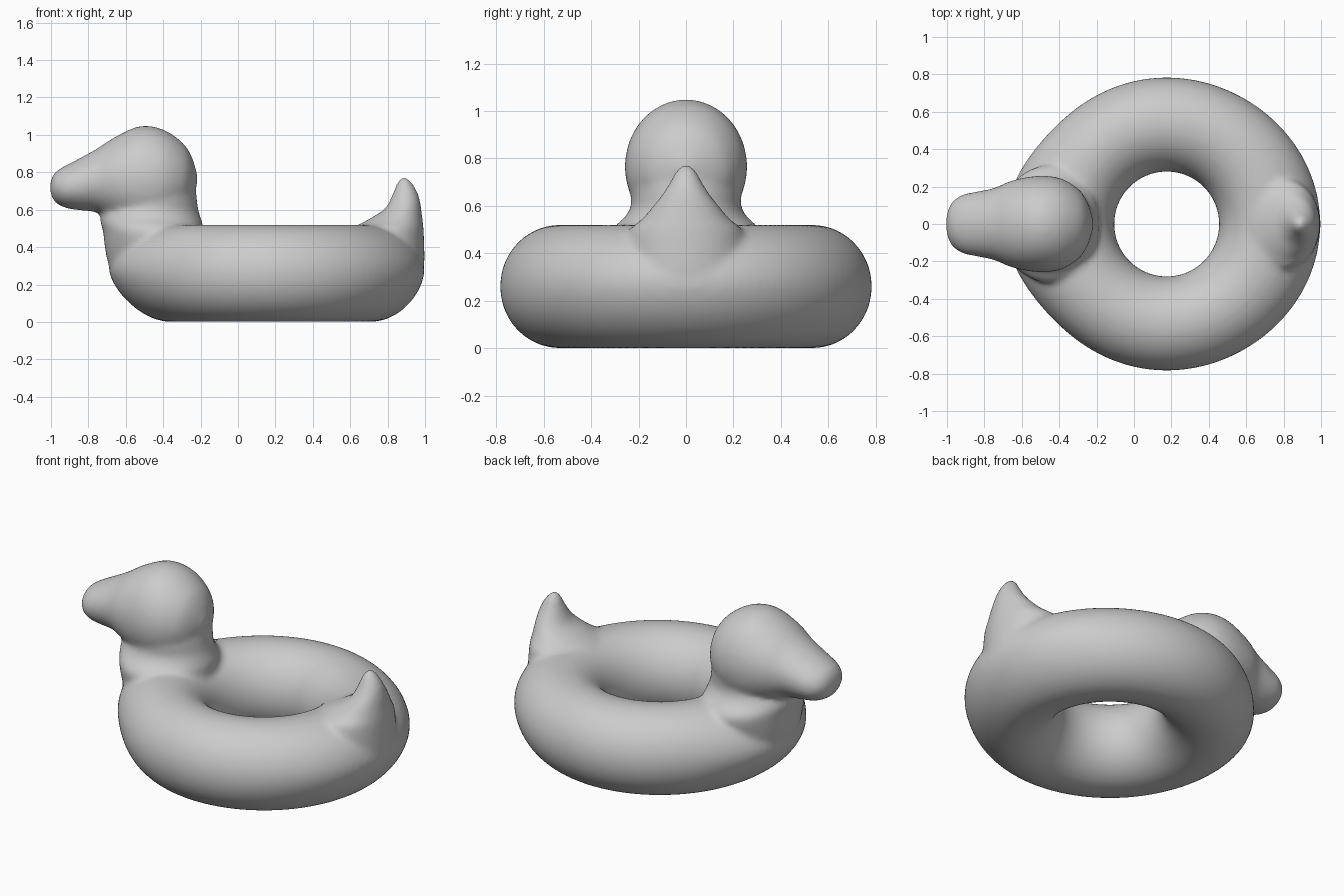
import bpy
import bmesh
from math import sin, cos, pi, hypot
from mathutils import Vector

if "Cube" in bpy.data.objects:
    bpy.data.objects.remove(bpy.data.objects["Cube"], do_unlink=True)

RING_X, MAJOR, MINOR = 0.175, 0.532, 0.26

grey = bpy.data.materials.new("plain grey")
grey.use_nodes = True
grey.diffuse_color = (0.6, 0.6, 0.6, 1)
grey.node_tree.nodes["Principled BSDF"].inputs["Base Color"].default_value = (0.6, 0.6, 0.6, 1)


def spline(stations, steps=4):
    """Smooth the list of sections with a Catmull-Rom curve."""
    pts = [Vector(s) for s in stations]
    pts = [pts[0]] + pts + [pts[-1]]
    out = []
    for a, b, c, d in zip(pts, pts[1:], pts[2:], pts[3:]):
        for i in range(steps):
            t = i / steps
            out.append(b + (c - a) * (t / 2) + (a * 2 - b * 5 + c * 4 - d) * (t * t / 2)
                       + (b * 3 - a - c * 3 + d) * (t ** 3 / 2))
    return out + [pts[-1]]


def loft(bm, stations, place, sides=40):
    """Skin elliptical sections (position, centre, radius, half width)."""
    rings = []
    for pos, mid, rad, wide in spline(stations):
        angles = [2 * pi * i / sides for i in range(sides)]
        rings.append([bm.verts.new(place(pos, mid + rad * cos(a), wide * sin(a))) for a in angles])
    for low, high in zip(rings, rings[1:]):
        for i in range(sides):
            j = (i + 1) % sides
            bm.faces.new((low[i], low[j], high[j], high[i]))
    bm.faces.new(rings[0][::-1])
    bm.faces.new(rings[-1])


def upright(z, x, y):
    return (x, y, z)


def lengthwise(x, z, y):
    return (x, y, z)


bm = bmesh.new()

# Swim ring, drawn out towards the chest and the tail
around, across = 96, 40
grid = []
for i in range(around):
    a = 2 * pi * i / around
    row = []
    for j in range(across):
        b = 2 * pi * j / across
        z = MINOR + MINOR * sin(b)
        r = MAJOR + 0.252 * cos(b)
        stretch = 0.085 * max(0, -cos(a)) ** 8 + 0.04 * max(0, cos(a)) ** 3
        r += stretch * max(0, cos(b)) * min(1, z / 0.28)
        row.append(bm.verts.new((RING_X + r * cos(a), r * sin(a), z)))
    grid.append(row)
for i in range(around):
    k = (i + 1) % around
    for j in range(across):
        m = (j + 1) % across
        bm.faces.new((grid[i][j], grid[k][j], grid[k][m], grid[i][m]))

# Neck, flaring into the ring
loft(bm, [(0.20, -0.43, 0.20, 0.20), (0.30, -0.445, 0.245, 0.27), (0.40, -0.45, 0.262, 0.30),
          (0.48, -0.453, 0.268, 0.315), (0.52, -0.46, 0.272, 0.295), (0.55, -0.467, 0.27, 0.26),
          (0.60, -0.467, 0.255, 0.232), (0.66, -0.455, 0.235, 0.232), (0.75, -0.45, 0.22, 0.22)],
     upright)

# Head and bill in one sweep from bill tip to nape
loft(bm, [(-1.005, 0.72, 0.02, 0.03), (-0.993, 0.72, 0.057, 0.08), (-0.97, 0.72, 0.087, 0.12),
          (-0.92, 0.723, 0.114, 0.156), (-0.85, 0.735, 0.138, 0.172), (-0.75, 0.757, 0.172, 0.192),
          (-0.65, 0.765, 0.228, 0.233), (-0.52, 0.765, 0.283, 0.257), (-0.40, 0.765, 0.264, 0.247),
          (-0.30, 0.765, 0.197, 0.19), (-0.25, 0.765, 0.125, 0.12), (-0.216, 0.765, 0.02, 0.02)],
     lengthwise)

# Upturned tail
loft(bm, [(0.20, 0.80, 0.16, 0.16), (0.30, 0.80, 0.195, 0.24), (0.40, 0.80, 0.196, 0.25),
          (0.50, 0.805, 0.187, 0.235), (0.54, 0.836, 0.152, 0.19), (0.60, 0.88, 0.10, 0.138),
          (0.65, 0.893, 0.08, 0.10), (0.70, 0.895, 0.062, 0.068), (0.75, 0.89, 0.036, 0.04),
          (0.775, 0.888, 0.012, 0.012)],
     upright)

bmesh.ops.recalc_face_normals(bm, faces=bm.faces)
mesh = bpy.data.meshes.new("duck_swim_ring")
bm.to_mesh(mesh)
bm.free()
mesh.materials.append(grey)
duck = bpy.data.objects.new("duck_swim_ring", mesh)
bpy.context.collection.objects.link(duck)

# Fuse the parts into one skin and soften the joins
fuse = duck.modifiers.new("fuse", "REMESH")
fuse.mode = "VOXEL"
fuse.voxel_size = 0.016
fuse.use_smooth_shade = True
soften = duck.modifiers.new("soften", "SMOOTH")
soften.factor = 0.5
soften.iterations = 9
